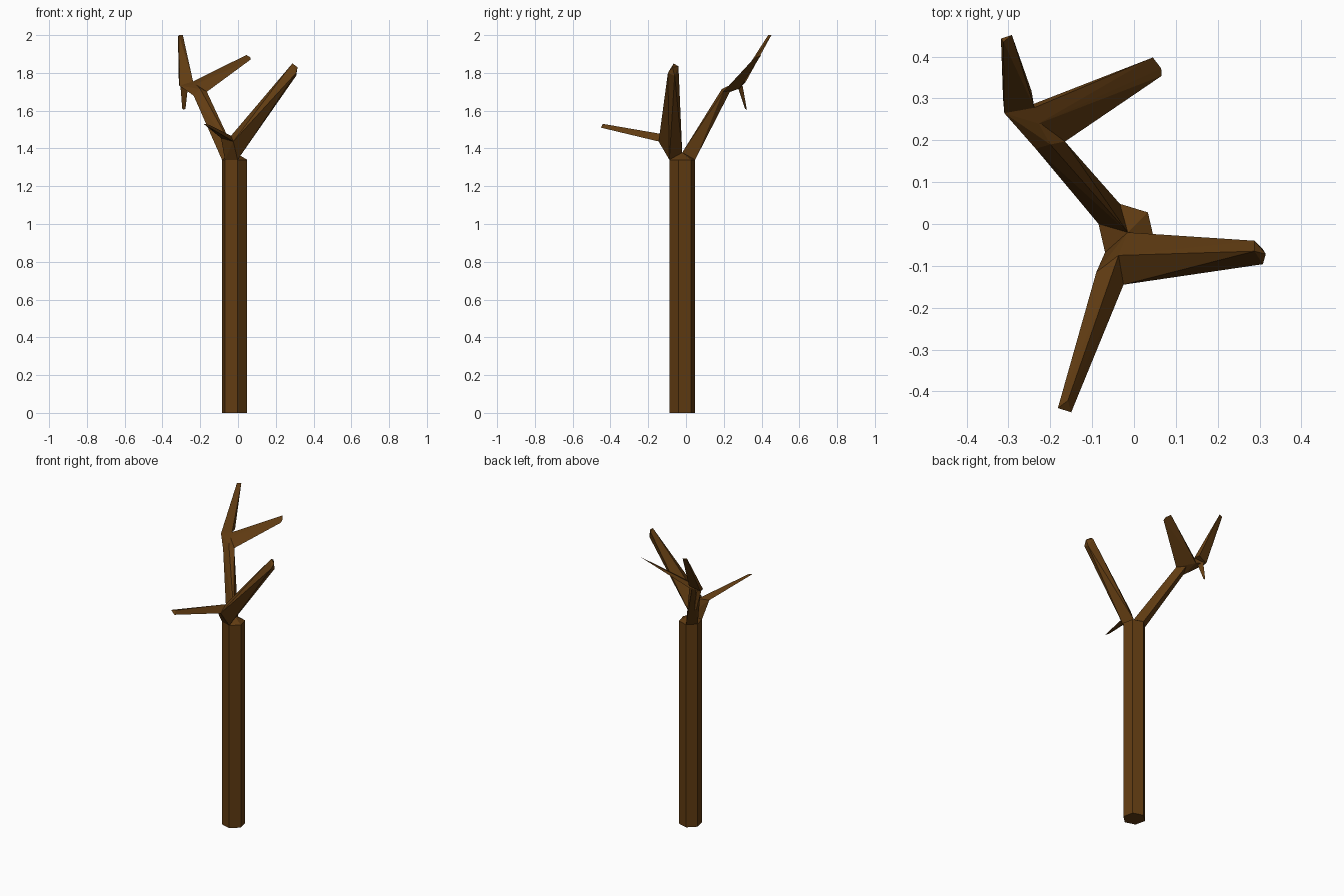
import bpy, bmesh
from math import sin, cos, radians

if "Cube" in bpy.data.objects:
    bpy.data.objects.remove(bpy.data.objects["Cube"])

bark = bpy.data.materials.new("bark")
bark.diffuse_color = (0.12, 0.045, 0.006, 1)
bark.use_nodes = True
bark.node_tree.nodes["Principled BSDF"].inputs["Base Color"].default_value = bark.diffuse_color


def hull(name, *rings):
    """Flat-faced solid wrapped around the given end rings."""
    bm = bmesh.new()
    for p in {p for ring in rings for p in ring}:
        bm.verts.new(p)
    res = bmesh.ops.convex_hull(bm, input=bm.verts)
    loose = [v for v in bm.verts if not v.link_faces]
    bmesh.ops.delete(bm, geom=loose, context='VERTS')
    bmesh.ops.dissolve_limit(bm, angle_limit=radians(1), verts=bm.verts, edges=bm.edges)
    bmesh.ops.recalc_face_normals(bm, faces=bm.faces)
    me = bpy.data.meshes.new(name)
    bm.to_mesh(me)
    bm.free()
    me.materials.append(bark)
    ob = bpy.data.objects.new(name, me)
    bpy.context.collection.objects.link(ob)


def hexagon(z):
    return [(-0.018 + 0.07 * cos(radians(43 + 60 * k)),
             -0.02 + 0.07 * sin(radians(43 + 60 * k)), z) for k in range(6)]


# Trunk and the low peak where the limbs part
low, top = hexagon(0), hexagon(1.34)
back_right, back, left, front_left, front, right = top
saddle = (-0.015, -0.02, 1.378)
hull("trunk", low, top)
hull("trunk_crown", top, [saddle])

# Front fork block, shared by the two front limbs
ridge = (-0.037, -0.075, 1.467)
chin = (-0.025, -0.145, 1.437)
cheek = (-0.09, -0.115, 1.455)
hull("front_fork", [front_left, front, saddle], [ridge, chin, cheek])
hull("right_limb", [front, saddle, ridge, chin],
     [(0.288, -0.04, 1.835), (0.288, -0.065, 1.85), (0.315, -0.072, 1.83),
      (0.308, -0.096, 1.80), (0.308, -0.06, 1.785)])
hull("front_limb", [ridge, chin, cheek],
     [(-0.182, -0.44, 1.53), (-0.15, -0.45, 1.51), (-0.158, -0.422, 1.527)])

# Rear limb
elbow_left = (-0.235, 0.18, 1.68)
elbow_right = (-0.165, 0.197, 1.70)
elbow_top = (-0.20, 0.19, 1.715)
hull("rear_limb", [left, back, saddle],
     [elbow_left, elbow_right, elbow_top, (-0.21, 0.235, 1.705)])

# Upper fork with its three twigs
knot_left = (-0.31, 0.265, 1.732)
knot_back = (-0.313, 0.30, 1.735)
knot_top = (-0.238, 0.278, 1.755)
knot_low = (-0.245, 0.285, 1.718)
inner = (-0.228, 0.24, 1.738)
hull("upper_fork", [elbow_left, elbow_right, elbow_top],
     [knot_left, knot_back, knot_top, knot_low, inner])
hull("upper_twig", [knot_left, knot_back, knot_top, (-0.245, 0.318, 1.755)],
     [(-0.318, 0.443, 1.995), (-0.292, 0.452, 2.0), (-0.312, 0.435, 2.0)])
hull("side_twig", [knot_top, inner, elbow_right, knot_low],
     [(0.045, 0.398, 1.895), (0.065, 0.372, 1.882), (0.066, 0.354, 1.87)])
hull("hanging_twig", [(-0.305, 0.272, 1.732), (-0.265, 0.275, 1.725), (-0.29, 0.30, 1.73)],
     [(-0.295, 0.312, 1.61), (-0.278, 0.315, 1.61), (-0.287, 0.322, 1.606)])
